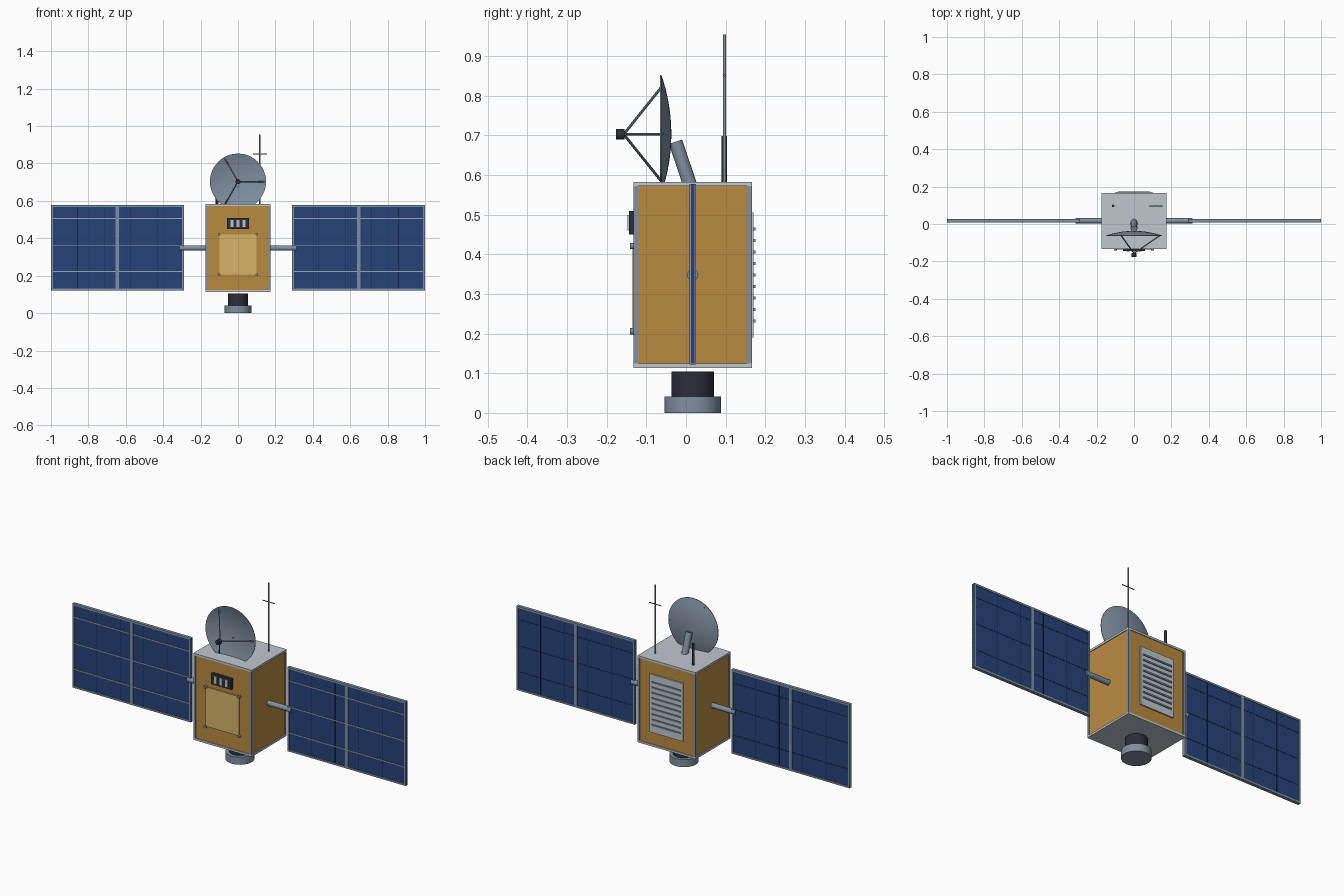
import bpy, bmesh, math
from mathutils import Vector

if "Cube" in bpy.data.objects:
    bpy.data.objects.remove(bpy.data.objects["Cube"])


def material(name, *rgb):
    lin = [(c / 255 / 12.92) if c < 11 else ((c / 255 + 0.055) / 1.055) ** 2.4 for c in rgb]
    m = bpy.data.materials.new(name)
    m.use_nodes = True
    m.diffuse_color = (*lin, 1)
    m.node_tree.nodes["Principled BSDF"].inputs["Base Color"].default_value = (*lin, 1)
    return m


GOLD = material("gold foil", 186, 139, 64)
PALE = material("pale foil", 214, 181, 104)
STEEL = material("steel grey", 128, 145, 161)
LIGHT = material("light grey", 192, 200, 206)
DARK = material("dark metal", 45, 45, 58)
BLUE = material("solar blue", 38, 66, 122)
NAVY = material("navy line", 25, 36, 66)
WIRE = material("pale wire", 160, 168, 172)

MID = 0.017          # y of the body axis
FRONT, BACK = -0.133, 0.167


def finish(bm, name, mat, smooth=False):
    bmesh.ops.recalc_face_normals(bm, faces=bm.faces)
    mesh = bpy.data.meshes.new(name)
    bm.to_mesh(mesh)
    bm.free()
    ob = bpy.data.objects.new(name, mesh)
    bpy.context.collection.objects.link(ob)
    mesh.materials.append(mat)
    if smooth:
        bpy.ops.object.select_all(action='DESELECT')
        ob.select_set(True)
        bpy.context.view_layer.objects.active = ob
        bpy.ops.object.shade_smooth_by_angle(angle=math.radians(35))
    return ob


def box(name, mat, x, y, z):
    """Box from (low, high) ranges on each axis."""
    bm = bmesh.new()
    bmesh.ops.create_cube(bm, size=1)
    for v in bm.verts:
        v.co = [r[0] if c < 0 else r[1] for c, r in zip(v.co, (x, y, z))]
    return finish(bm, name, mat)


def rod(name, mat, a, b, radius, sides=32):
    """Cylinder between two points."""
    a, b = Vector(a), Vector(b)
    bm = bmesh.new()
    bmesh.ops.create_cone(bm, cap_ends=True, segments=sides, radius1=radius,
                          radius2=radius, depth=(b - a).length)
    turn = (b - a).to_track_quat('Z', 'Y')
    for v in bm.verts:
        v.co = turn @ v.co + (a + b) / 2
    return finish(bm, name, mat, True)


def around(c, half):
    return (c - half, c + half)


def span(side, a, b):
    return tuple(sorted((side * a, side * b)))


# Body: foil core, end plates and corner posts
box("body_core", GOLD, around(0, 0.171), (FRONT + 0.004, BACK - 0.004), (0.115, 0.581))
box("top_plate", LIGHT, around(0, 0.175), (FRONT, BACK), (0.572, 0.583))
box("bottom_plate", LIGHT, around(0, 0.175), (FRONT, BACK), (0.113, 0.124))
for side in (-1, 1):
    for y in (FRONT, BACK - 0.013):
        box("corner_post", STEEL, span(side, 0.162, 0.1745), (y, y + 0.013), (0.124, 0.572))

# Front access panel with corner bolts
box("access_panel", PALE, around(0, 0.1), (FRONT - 0.002, FRONT + 0.006), (0.207, 0.421))
for x in (-0.1, 0.1):
    for z in (0.206, 0.421):
        rod("panel_bolt", STEEL, (x, FRONT - 0.008, z), (x, FRONT + 0.006, z), 0.008, 12)

# Front sensor box with three windows
box("sensor_box", DARK, around(0, 0.06), (FRONT - 0.011, FRONT + 0.006), (0.45, 0.509))
for x in (-0.033, 0, 0.033):
    box("sensor_window", LIGHT, around(x, 0.008), (FRONT - 0.015, FRONT - 0.01), (0.46, 0.499))

# Rear radiator with slats
box("radiator", LIGHT, around(0, 0.1), (BACK - 0.006, BACK + 0.003), (0.19, 0.505))
for i in range(9):
    z = 0.232 + i * 0.029
    box("radiator_slat", STEEL, around(0, 0.086), (BACK, BACK + 0.008), around(z, 0.004))

# Solar wings
IN, OUT, LOW, HIGH = 0.29, 1.0, 0.122, 0.578
for side in (-1, 1):
    rod("wing_arm", STEEL, (side * 0.165, MID, 0.348), (side * 0.312, MID, 0.348), 0.014)
    box("solar_panel", BLUE, span(side, IN, OUT), around(MID, 0.005), (LOW + 0.002, HIGH - 0.002))
    frame_y = around(MID, 0.0085)
    for z in (LOW, HIGH - 0.01):
        box("wing_rail", STEEL, span(side, IN, OUT), frame_y, (z, z + 0.01))
    for a, b in ((IN, IN + 0.01), (0.636, 0.654), (OUT - 0.01, OUT)):
        box("wing_upright", STEEL, span(side, a, b), frame_y, (LOW + 0.01, HIGH - 0.01))
    for k in range(1, 5):
        x = side * (IN + (OUT - IN) * k / 5)
        box("cell_line", NAVY, around(x, 0.0015), around(MID, 0.0058), (LOW + 0.01, HIGH - 0.01))
    for z in (0.222, 0.363, 0.505):
        box("front_wire", WIRE, span(side, IN, OUT), (MID - 0.0075, MID - 0.004), around(z, 0.0025))
        box("back_line", NAVY, span(side, IN, OUT), (MID + 0.004, MID + 0.0058), around(z, 0.002))

# Dish: thin curved shell turned about the y axis
DISH_Z, DISH_R = 0.703, 0.15
RIM_Y, APEX_Y = -0.062, -0.037
bm = bmesh.new()
radii = [DISH_R * i / 10 for i in range(11)]
curve = [(r, APEX_Y + (RIM_Y - APEX_Y) * (r / DISH_R) ** 2) for r in radii]
outline = curve + [(r, y - 0.003) for r, y in reversed(curve)]
verts = [bm.verts.new((r, y, DISH_Z)) for r, y in outline]
edges = [bm.edges.new(pair) for pair in zip(verts, verts[1:])]
bmesh.ops.spin(bm, geom=verts + edges, cent=(0, 0, DISH_Z), axis=(0, 1, 0),
               angle=math.tau, steps=48)
bmesh.ops.remove_doubles(bm, verts=bm.verts, dist=0.0001)
finish(bm, "dish", STEEL, True)

# Dish mount, feed and struts
rod("dish_mount", STEEL, (0, 0.012, 0.57), (0, -0.0265, 0.684), 0.0175)
rod("dish_feed", DARK, (0, -0.176, DISH_Z), (0, -0.155, DISH_Z), 0.0135)
for i in range(3):
    a = math.tau * i / 3
    rim = (0.14 * math.cos(a), -0.06, DISH_Z + 0.14 * math.sin(a))
    rod("feed_strut", STEEL, rim, (0, -0.157, DISH_Z), 0.0035, 10)

# Antennas on the top plate
AERIAL_Y = 0.097
rod("tall_antenna", STEEL, (0.117, AERIAL_Y, 0.58), (0.117, AERIAL_Y, 0.955), 0.004, 12)
rod("antenna_crossbar", STEEL, (0.08, AERIAL_Y, 0.851), (0.154, AERIAL_Y, 0.851), 0.0025, 10)
rod("short_antenna", DARK, (-0.112, AERIAL_Y, 0.58), (-0.112, AERIAL_Y, 0.698), 0.007, 16)

# Thruster below the body
rod("thruster_neck", DARK, (0, MID, 0.03), (0, MID, 0.104), 0.054, 48)
rod("thruster_ring", STEEL, (0, MID, 0), (0, MID, 0.041), 0.0715, 48)
